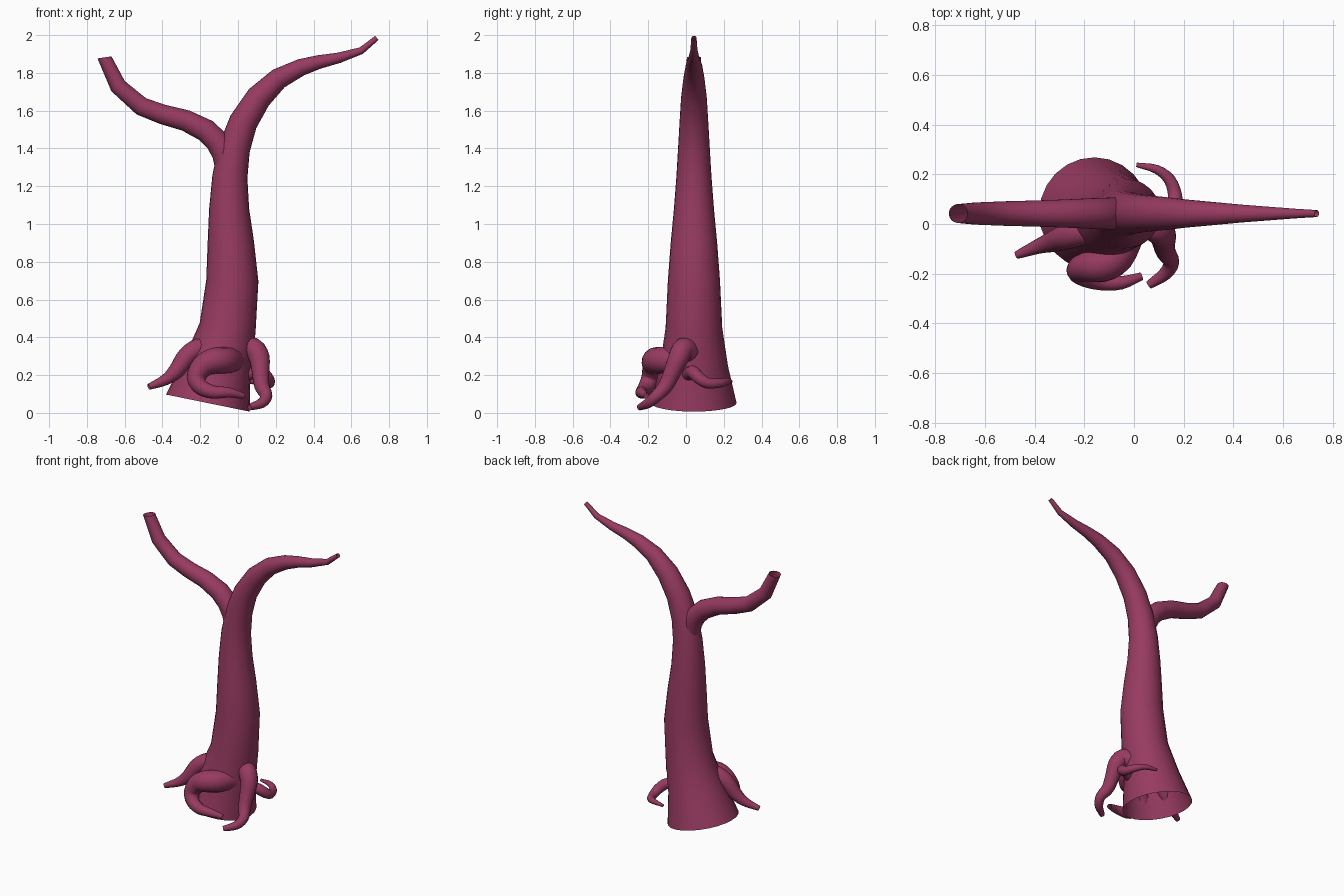
import bpy
import math
from mathutils import Vector

if "Cube" in bpy.data.objects:
    bpy.data.objects.remove(bpy.data.objects["Cube"])

bark = bpy.data.materials.new("plum bark")
bark.diffuse_color = (0.31, 0.043, 0.12, 1)
bark.use_nodes = True
bark.node_tree.nodes["Principled BSDF"].inputs["Base Color"].default_value = bark.diffuse_color


def smooth_path(pts, steps):
    """Catmull-Rom through (x, y, z, radius) points."""
    P = [Vector(p) for p in pts]
    P = [2 * P[0] - P[1]] + P + [2 * P[-1] - P[-2]]
    out = []
    for i in range(1, len(P) - 2):
        a, b, c, d = P[i - 1:i + 3]
        for s in range(steps):
            t = s / steps
            out.append(0.5 * (2 * b + (c - a) * t + (2 * a - 5 * b + 4 * c - d) * t * t
                              + (3 * b - a - 3 * c + d) * t ** 3))
    out.append(P[-2])
    return out


def tube(name, pts, sides=20, steps=1, start=None, end=None):
    """Open-ended tapered tube swept along a path."""
    path = smooth_path(pts, steps)
    pos = [p.xyz for p in path]
    n = len(path)
    tans = []
    for i in range(n):
        a = (pos[i] - pos[i - 1]).normalized() if i else Vector()
        b = (pos[i + 1] - pos[i]).normalized() if i < n - 1 else Vector()
        tans.append((a + b).normalized())
    if start:
        tans[0] = Vector(start).normalized()
    if end:
        tans[-1] = Vector(end).normalized()
    u = tans[0].orthogonal().normalized()
    verts, faces = [], []
    for i, t in enumerate(tans):
        if i:
            u = tans[i - 1].rotation_difference(t) @ u
        u = (u - t * u.dot(t)).normalized()
        v = t.cross(u)
        for k in range(sides):
            a = 2 * math.pi * k / sides
            verts.append(pos[i] + (u * math.cos(a) + v * math.sin(a)) * path[i].w)
    for i in range(n - 1):
        for k in range(sides):
            j = (k + 1) % sides
            faces.append((i * sides + k, i * sides + j,
                          (i + 1) * sides + j, (i + 1) * sides + k))
    me = bpy.data.meshes.new(name)
    me.from_pydata(verts, [], faces)
    me.materials.append(bark)
    me.shade_smooth()
    ob = bpy.data.objects.new(name, me)
    bpy.context.collection.objects.link(ob)
    return ob


Y = 0.042
# trunk bending into the right-hand limb
trunk = [(-.16, .052, .226), (-.108, .25, .18), (-.055, .45, .15), (-.03, .7, .138),
         (-.038, .9, .123), (-.047, 1.08, .106), (-.043, 1.25, .093), (-.02, 1.4, .084),
         (.028, 1.54, .076), (.11, 1.67, .068), (.215, 1.77, .056), (.335, 1.83, .045),
         (.43, 1.858, .036), (.535, 1.88, .028), (.653, 1.918, .019), (.735, 1.985, .014)]
tube("trunk", [(x, Y, z, r) for x, z, r in trunk], 24, start=(.2, 0, .98))

# left-hand branch
branch = [(-.06, 1.29, .06), (-.072, 1.37, .066), (-.108, 1.435, .064), (-.17, 1.495, .062),
          (-.277, 1.548, .057), (-.398, 1.58, .053), (-.512, 1.623, .05),
          (-.635, 1.73, .045), (-.707, 1.882, .038)]
tube("left_branch", [(x, Y, z, r) for x, z, r in branch], 20, end=(-.15, 0, 1))

# curling roots
roots = {
    "left_root": [(-.12, -.02, .33, .055), (-.2, -.03, .342, .055), (-.27, -.05, .3, .052),
                  (-.325, -.07, .225, .043), (-.385, -.09, .175, .03), (-.472, -.125, .138, .016)],
    "front_root": [(-.03, -.04, .275, .072), (-.07, -.13, .278, .07), (-.13, -.165, .275, .069),
                   (-.19, -.172, .245, .06), (-.222, -.187, .185, .05), (-.195, -.212, .135, .042),
                   (-.13, -.232, .11, .035), (-.05, -.236, .108, .027), (.03, -.21, .09, .016)],
    "right_root": [(.04, .02, .32, .058), (.08, -.012, .342, .058), (.113, -.04, .29, .055),
                   (.12, -.075, .21, .046), (.127, -.11, .14, .04), (.15, -.155, .09, .032),
                   (.125, -.2, .052, .027), (.06, -.245, .03, .017)],
    "back_root": [(.03, .01, .2, .035), (.11, .035, .217, .035), (.155, .068, .185, .033),
                  (.165, .115, .158, .029), (.143, .178, .158, .024), (.09, .22, .168, .018),
                  (.01, .238, .167, .009)],
}
for name, pts in roots.items():
    tube(name, pts, 16, 3)
